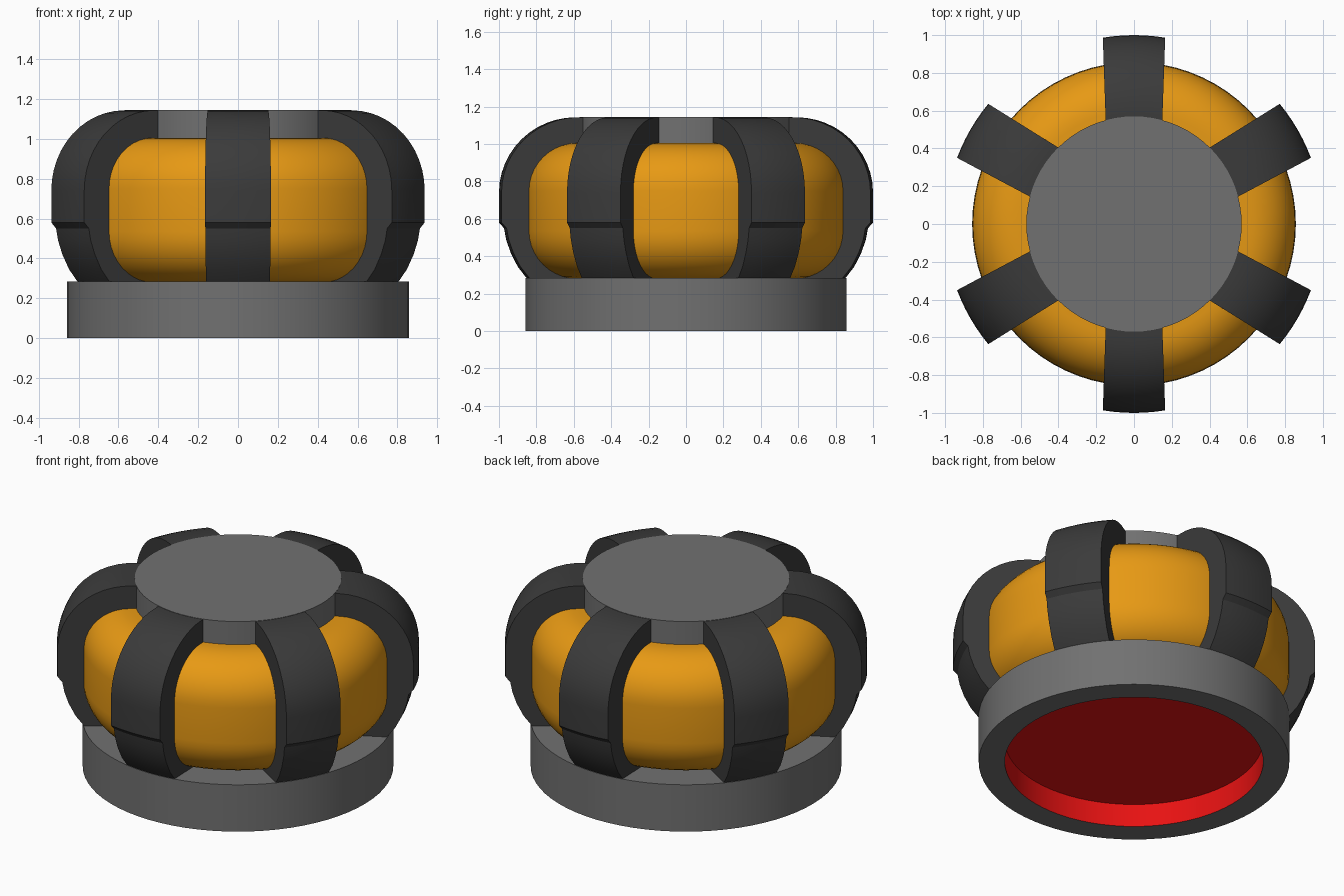
import bpy, bmesh, math
from mathutils import Matrix

if "Cube" in bpy.data.objects:
    bpy.data.objects.remove(bpy.data.objects["Cube"])


def material(name, rgb):
    m = bpy.data.materials.new(name)
    m.diffuse_color = (*rgb, 1)
    m.use_nodes = True
    m.node_tree.nodes["Principled BSDF"].inputs["Base Color"].default_value = m.diffuse_color
    return m


GREY = material("mid grey", (0.165, 0.165, 0.165))
DARK = material("dark grey", (0.043, 0.043, 0.043))
ORANGE = material("orange", (0.80, 0.32, 0.007))
RED = material("red", (0.80, 0.006, 0.006))


def finish(bm, name, mats, rule=None):
    bmesh.ops.recalc_face_normals(bm, faces=bm.faces)
    for f in bm.faces:
        f.material_index = rule(f) if rule else 0
    me = bpy.data.meshes.new(name)
    bm.to_mesh(me)
    bm.free()
    for m in mats:
        me.materials.append(m)
    ob = bpy.data.objects.new(name, me)
    bpy.context.collection.objects.link(ob)
    bpy.ops.object.select_all(action='DESELECT')
    ob.select_set(True)
    bpy.context.view_layer.objects.active = ob
    bpy.ops.object.shade_smooth_by_angle(angle=math.radians(30))
    return ob


def lathe(name, profile, mats, rule=None, n=72):
    """Spin (r, z) points round z; open ends are capped."""
    bm = bmesh.new()
    rings = [[bm.verts.new((r * math.cos(2 * math.pi * i / n),
                            r * math.sin(2 * math.pi * i / n), z))
              for i in range(n)] for r, z in profile]
    for a, b in zip(rings, rings[1:]):
        for i in range(n):
            j = (i + 1) % n
            bm.faces.new((a[i], a[j], b[j], b[i]))
    bm.faces.new(rings[0])
    bm.faces.new(rings[-1])
    return finish(bm, name, mats, rule)


def arc(cr, cz, rr, rz, a0, a1, n):
    steps = [math.radians(a0 + (a1 - a0) * i / n) for i in range(n + 1)]
    return [(cr + rr * math.cos(a), cz + rz * math.sin(a)) for a in steps]


# base ring with a red recess underneath
def in_recess(f):
    c = f.calc_center_median()
    return int(0.01 < c.z < 0.2 and math.hypot(c.x, c.y) < 0.75)


lathe("base_ring", [(0.713, 0.14), (0.713, 0), (0.857, 0), (0.857, 0.285)],
      [GREY, RED], in_recess)

# orange rounded body
lathe("orange_body", arc(0.6, 0.535, 0.255, 0.255, -90, 0, 10)
      + arc(0.6, 0.75, 0.255, 0.255, 0, 90, 10), [ORANGE])

# top cap
lathe("top_cap", [(0.57, 0.95), (0.57, 1.145)], [GREY])

# six curved ribs, each with a small step at mid height
rib_profile = ([(0.555, 1.143)] + arc(0.59, 0.74, 0.41, 0.403, 90, 0, 12)
               + [(1.0, 0.58), (0.973, 0.55), (0.962, 0.49), (0.938, 0.42),
                  (0.9, 0.345), (0.85, 0.28), (0.555, 0.28)])


def rib(name, angle, n=6):
    bm = bmesh.new()
    rows = []
    for k in range(n + 1):
        t = 2 * k / n - 1
        row = []
        for r, z in rib_profile:
            x = t * (0.15 + (r - 0.57) * 0.035)
            row.append(bm.verts.new((x, math.sqrt(r * r - x * x), z)))
        rows.append(row)
    m = len(rib_profile)
    for a, b in zip(rows, rows[1:]):
        for i in range(m):
            j = (i + 1) % m
            bm.faces.new((a[i], a[j], b[j], b[i]))
    bm.faces.new(rows[0])
    bm.faces.new(rows[-1])
    bm.transform(Matrix.Rotation(angle, 4, 'Z'))
    finish(bm, name, [DARK])


for i in range(6):
    rib(f"rib_{i + 1}", i * math.pi / 3)
